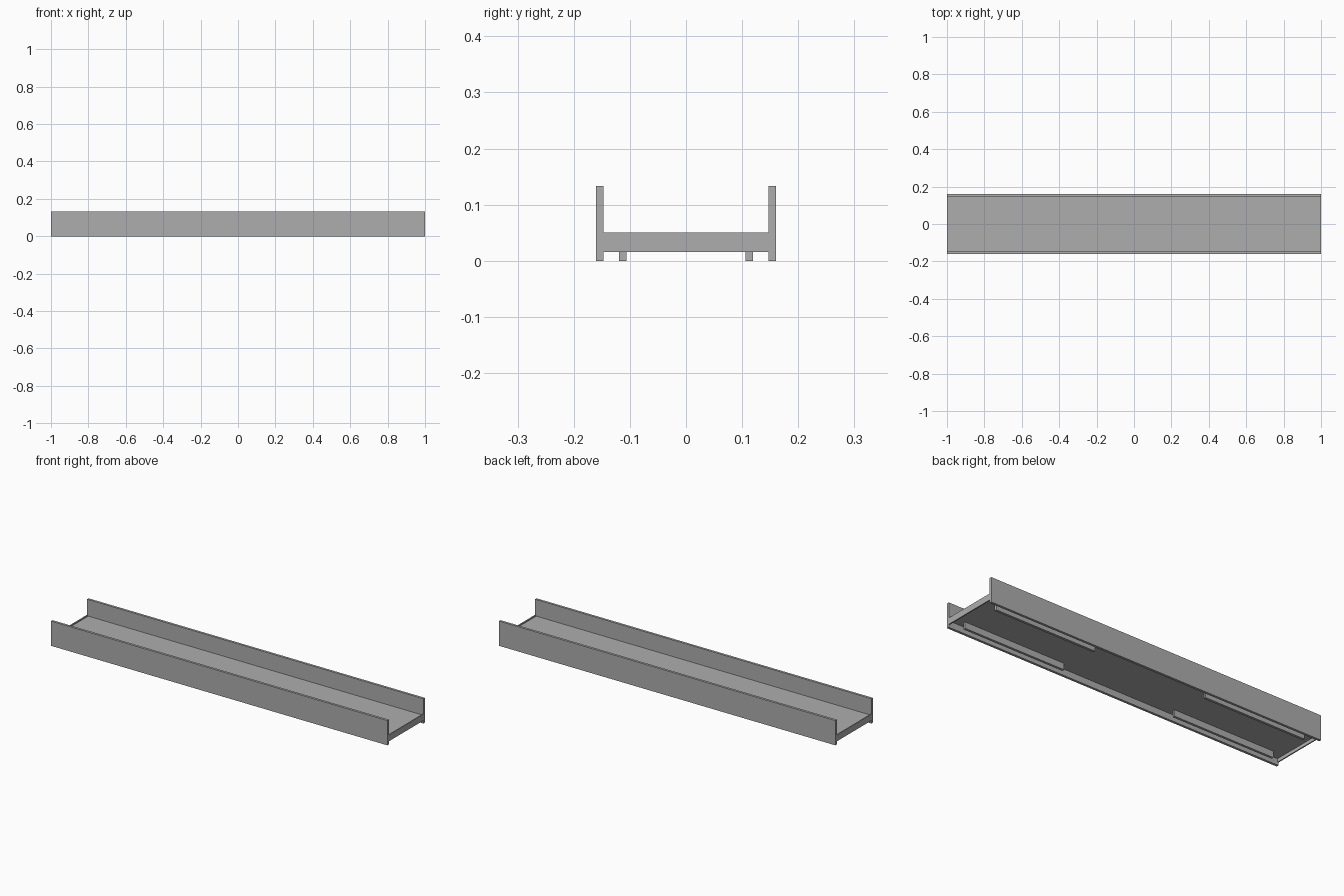
import bpy

cube = bpy.data.objects.get("Cube")
if cube:
    bpy.data.objects.remove(cube, do_unlink=True)

grey = bpy.data.materials.new("plain grey")
grey.use_nodes = True
colour = (0.42, 0.42, 0.42, 1)
grey.diffuse_color = colour
grey.node_tree.nodes["Principled BSDF"].inputs["Base Color"].default_value = colour


def box(name, x, y, z):
    """Add a box from (low, high) ranges on each axis."""
    ranges = (x, y, z)
    bpy.ops.mesh.primitive_cube_add(size=1)
    ob = bpy.context.object
    ob.name = name
    low = [min(r) for r in ranges]
    size = [max(r) - min(r) for r in ranges]
    for v in ob.data.vertices:
        v.co = [low[i] + (v.co[i] + 0.5) * size[i] for i in range(3)]
    ob.data.materials.append(grey)
    return ob


WALL_IN, WALL_OUT, HEIGHT = 0.147, 0.16, 0.133
DECK_LOW, DECK_HIGH = 0.016, 0.05
LIP = 0.006

# Thin floor panel set between the walls and end lips
box("floor_panel", (-1 + LIP, 1 - LIP), (-WALL_IN, WALL_IN), (0.034, 0.044))

# Tall side walls along the whole length
for side, name in ((-1, "front"), (1, "back")):
    box(name + "_wall", (-1, 1), (side * WALL_IN, side * WALL_OUT), (0, HEIGHT))

# Narrow lips closing both ends of the floor
for end, name in ((-1, "right"), (1, "left")):
    box(name + "_end_lip", (end * (1 - LIP), end), (-WALL_IN, WALL_IN),
        (DECK_LOW, DECK_HIGH))

    # Two mounting rails under each end
    for side, place in ((-1, "front"), (1, "back")):
        box(f"{place}_{name}_rail", (end * 0.335, end * 0.935),
            (side * 0.106, side * 0.119), (0, 0.034))
